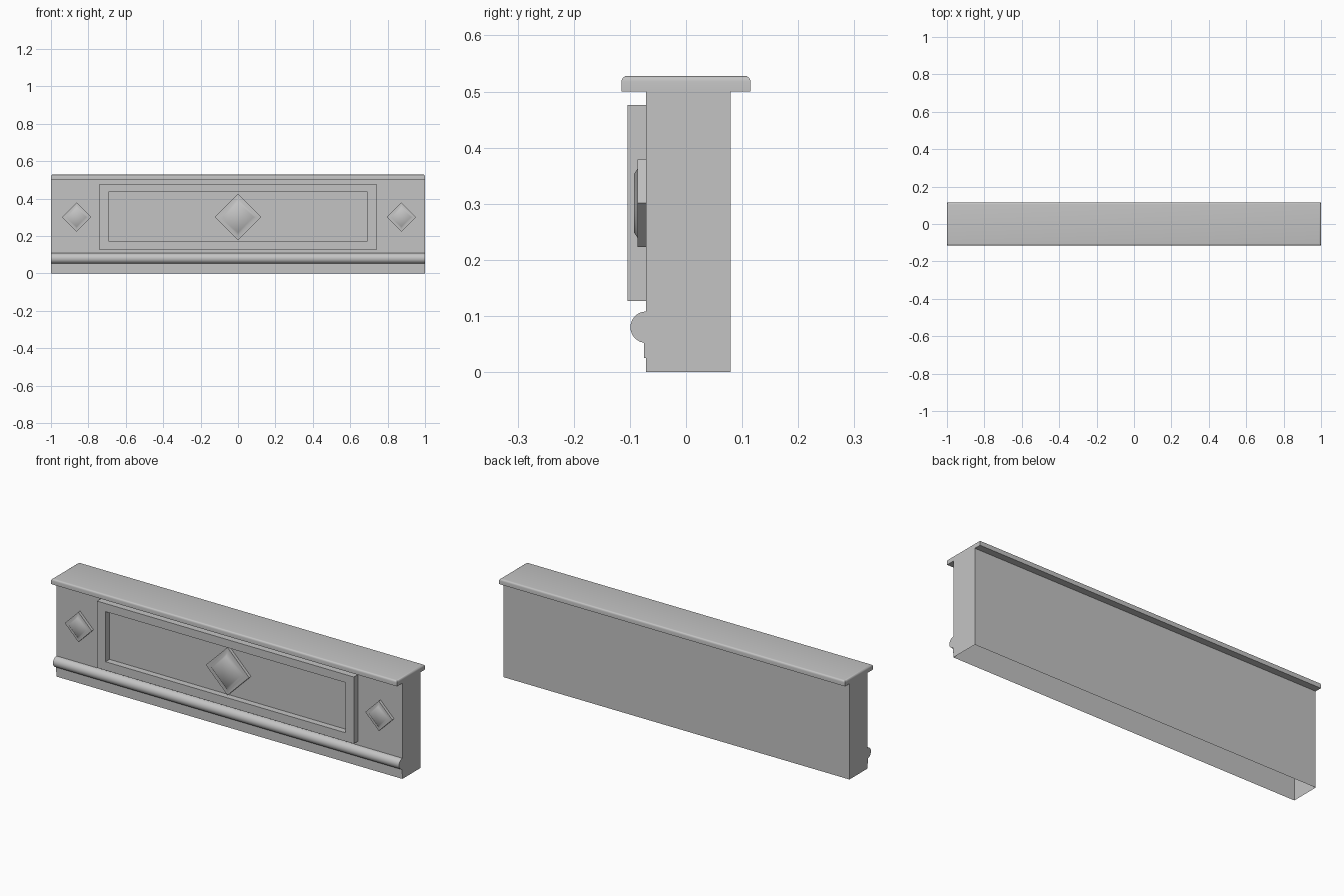
import bpy
import bmesh
import math

cube = bpy.data.objects.get("Cube")
if cube:
    bpy.data.objects.remove(cube, do_unlink=True)

stone = bpy.data.materials.new("grey stone")
GREY = (0.55, 0.55, 0.55, 1)
stone.use_nodes = True
stone.diffuse_color = GREY
stone.node_tree.nodes["Principled BSDF"].inputs["Base Color"].default_value = GREY

FRONT, BACK = -0.071, 0.079   # wall faces
WALL_TOP = 0.5


def finish(name, bm, smooth=None):
    """Turn a bmesh into a named object, smooth below the given angle."""
    bmesh.ops.recalc_face_normals(bm, faces=bm.faces)
    mesh = bpy.data.meshes.new(name)
    bm.to_mesh(mesh)
    bm.free()
    mesh.materials.append(stone)
    obj = bpy.data.objects.new(name, mesh)
    bpy.context.collection.objects.link(obj)
    if smooth:
        bpy.ops.object.select_all(action="DESELECT")
        obj.select_set(True)
        bpy.context.view_layer.objects.active = obj
        bpy.ops.object.shade_smooth_by_angle(angle=math.radians(smooth))
    return obj


def loft(rings, cap_start=False, cap_end=False):
    """Bridge closed rings of points, with optional end faces."""
    bm = bmesh.new()
    loops = [[bm.verts.new(p) for p in ring] for ring in rings]
    for a, b in zip(loops, loops[1:]):
        for i in range(len(a)):
            j = (i + 1) % len(a)
            bm.faces.new((a[i], a[j], b[j], b[i]))
    if cap_start:
        bm.faces.new(loops[0])
    if cap_end:
        bm.faces.new(loops[-1])
    return bm


def flat_ring(half_x, y0, y1, z):
    return [(-half_x, y0, z), (half_x, y0, z), (half_x, y1, z), (-half_x, y1, z)]


def upright_ring(half_x, z0, z1, y):
    return [(-half_x, y, z0), (half_x, y, z0), (half_x, y, z1), (-half_x, y, z1)]


def diamond_ring(x, z, r, y):
    return [(x - r, y, z), (x, y, z - r), (x + r, y, z), (x, y, z + r)]


# Wall: hollow shell, open underneath
finish("wall", loft([flat_ring(1, FRONT, BACK, 0),
                     flat_ring(1, FRONT, BACK, WALL_TOP)], cap_end=True))

# Coping slab with rounded upper edges
TOP = 0.528
bm = loft([flat_ring(1, -0.115, 0.115, WALL_TOP),
           flat_ring(1, -0.115, 0.115, TOP)], True, True)
upper = [e for e in bm.edges if all(v.co.z > TOP - 0.001 for v in e.verts)]
bmesh.ops.bevel(bm, geom=upper, offset=0.01, segments=4, profile=0.5,
                affect="EDGES")
finish("coping", bm, 40)

# Base moulding: half-round bead above a thin skirting strip
bead = []
for i in range(17):
    a = math.pi * i / 16
    y = FRONT - 0.028 * math.sin(a)
    bead.append((min(y, -0.075) if i > 8 else y, 0.08 + 0.028 * math.cos(a)))
profile = bead + [(-0.075, 0.025), (FRONT, 0.025)]
finish("base_moulding", loft([[(x, y, z) for y, z in profile] for x in (-1, 1)],
                             True, True), 40)

# Raised frame around the central panel
outer, inner = (0.742, 0.127, 0.476), (0.693, 0.172, 0.434)
finish("panel_frame", loft([upright_ring(*outer, FRONT),
                            upright_ring(*outer, -0.104),
                            upright_ring(*inner, -0.104),
                            upright_ring(*inner, FRONT)]))


# Diamond studs: plate with a softly raised centre
def stud(name, x, r, y_plate, y_top):
    steps = ((1, FRONT), (1, y_plate), (0.8, y_plate), (0.66, y_top))
    rings = [diamond_ring(x, 0.301, r * s, y) for s, y in steps]
    finish(name, loft(rings, cap_end=True), 60)


stud("center_diamond", 0, 0.125, -0.087, -0.099)
stud("right_diamond", -0.863, 0.078, -0.086, -0.093)
stud("left_diamond", 0.874, 0.078, -0.086, -0.093)
